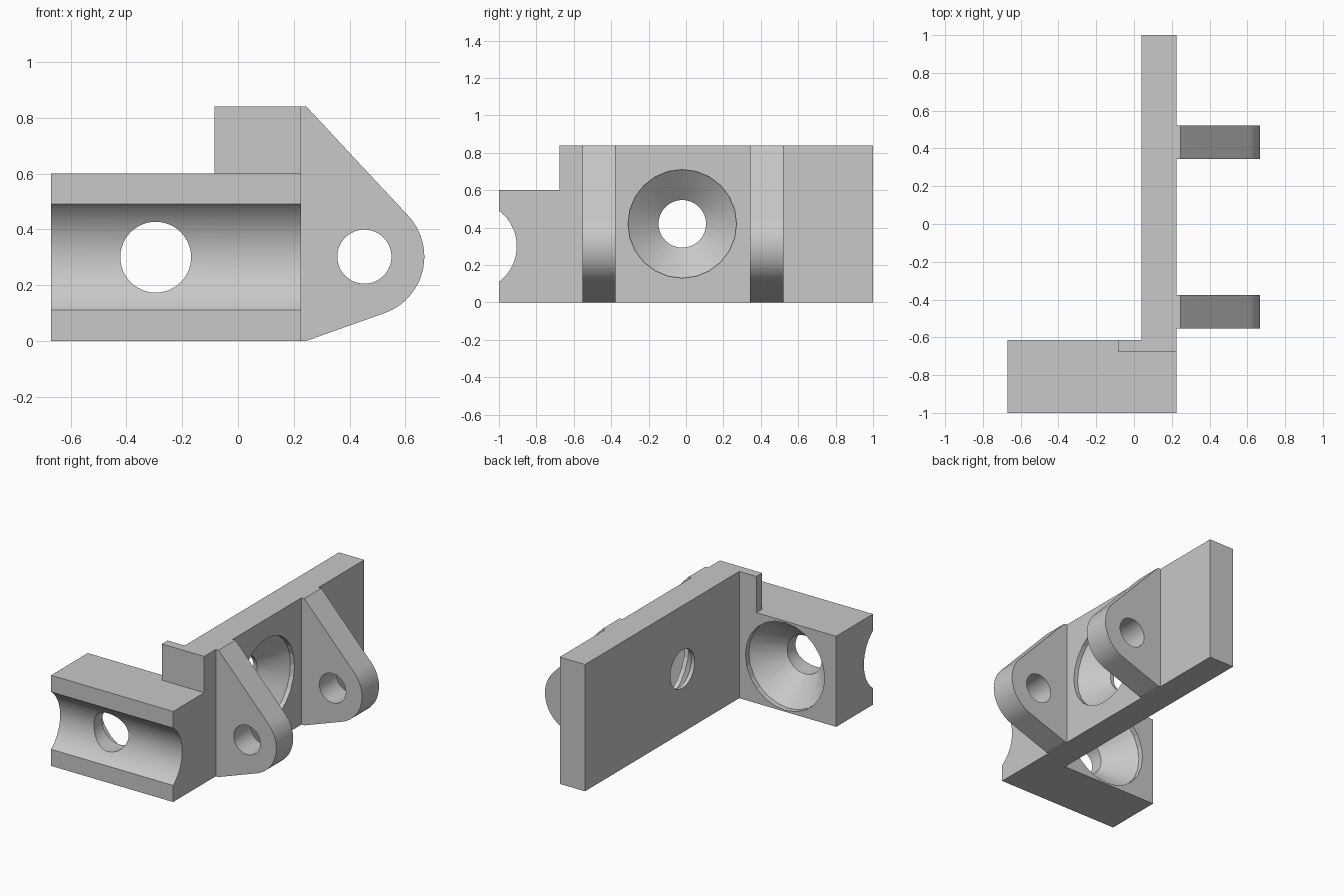
import bpy, bmesh, math
from mathutils import Vector

cube = bpy.data.objects.get("Cube")
if cube:
    bpy.data.objects.remove(cube, do_unlink=True)

grey = bpy.data.materials.new("plain grey")
grey.use_nodes = True
grey.diffuse_color = (0.58, 0.58, 0.58, 1)
grey.node_tree.nodes["Principled BSDF"].inputs["Base Color"].default_value = grey.diffuse_color


def finish(name, bm):
    bmesh.ops.recalc_face_normals(bm, faces=bm.faces)
    mesh = bpy.data.meshes.new(name)
    bm.to_mesh(mesh)
    bm.free()
    obj = bpy.data.objects.new(name, mesh)
    bpy.context.collection.objects.link(obj)
    mesh.materials.append(grey)
    return obj


def box(name, x, y, z):
    bm = bmesh.new()
    bmesh.ops.create_cube(bm, size=1)
    for v in bm.verts:
        v.co = Vector([a[0] + (a[1] - a[0]) * (c + 0.5) for a, c in zip((x, y, z), v.co)])
    return finish(name, bm)


def turned(name, centre, axis, rings, sides):
    """Solid of revolution: rings are (position along axis, radius)."""
    bm = bmesh.new()
    loops = []
    for pos, radius in rings:
        loop = []
        for i in range(sides):
            a = math.tau * i / sides
            u, w = radius * math.cos(a), radius * math.sin(a)
            offset = (pos, u, w) if axis == "x" else (u, pos, w)
            loop.append(bm.verts.new(Vector(centre) + Vector(offset)))
        loops.append(loop)
    for a, b in zip(loops, loops[1:]):
        for i in range(sides):
            j = (i + 1) % sides
            bm.faces.new((a[i], a[j], b[j], b[i]))
    bm.faces.new(loops[0])
    bm.faces.new(loops[-1])
    return finish(name, bm)


def combine(target, tool, operation):
    mod = target.modifiers.new(operation.lower(), 'BOOLEAN')
    mod.operation, mod.solver, mod.object = operation, 'EXACT', tool
    bpy.context.view_layer.objects.active = target
    bpy.ops.object.modifier_apply(modifier=mod.name)
    bpy.data.objects.remove(tool, do_unlink=True)


def smooth(obj):
    bpy.ops.object.select_all(action='DESELECT')
    obj.select_set(True)
    bpy.context.view_layer.objects.active = obj
    bpy.ops.object.shade_smooth_by_angle(angle=math.radians(11))


# L-shaped body: long plate, front block and raised tab
body = box("bracket_body", (0.04, 0.225), (-0.675, 1), (0, 0.84))
combine(body, box("front_block", (-0.67, 0.225), (-1, -0.615), (0, 0.6)), 'UNION')
combine(body, box("raised_tab", (-0.085, 0.225), (-0.675, -0.615), (0, 0.84)), 'UNION')

# Shallow round groove along the front of the block
combine(body, turned("groove", (0, -1.1425, 0.3), "x",
                     [(-1, 0.2375), (0.5, 0.2375)], 96), 'DIFFERENCE')

# Screw holes with faceted countersinks
HOLE, SINK = 0.127, 0.29
plate_hole, block_hole = (0.225, -0.02, 0.42), (-0.295, -0.615, 0.3)
for centre, axis, rim, cone, length in ((plate_hole, "x", 0.03, 0.13, 0.4),
                                        (block_hole, "y", 0.035, 0.17, 0.7)):
    tip = cone * 1.1
    tip_radius = SINK - (SINK - HOLE) * 1.1
    sink = [(0.1, SINK), (-rim, SINK), (-rim - tip, tip_radius)]
    combine(body, turned("countersink", centre, axis, sink, 24), 'DIFFERENCE')
    combine(body, turned("drill", centre, axis,
                         [(0.1, HOLE), (-length, HOLE)], 48), 'DIFFERENCE')
smooth(body)

# Two pierced hinge lugs with rounded noses
PIN_X, PIN_Z, NOSE = 0.453, 0.302, 0.215
outline = [(0.2, 0), (0.245, 0)]
for i in range(25):
    a = math.radians(-71 + 114.4 * i / 24)
    outline.append((PIN_X + NOSE * math.cos(a), PIN_Z + NOSE * math.sin(a)))
outline += [(0.245, 0.84), (0.2, 0.84)]

for name, y0, y1 in (("front_lug", -0.553, -0.377), ("rear_lug", 0.343, 0.522)):
    bm = bmesh.new()
    face = bm.faces.new([bm.verts.new((x, y0, z)) for x, z in outline])
    new = bmesh.ops.extrude_face_region(bm, geom=[face])["geom"]
    bmesh.ops.translate(bm, vec=(0, y1 - y0, 0),
                        verts=[g for g in new if isinstance(g, bmesh.types.BMVert)])
    lug = finish(name, bm)
    combine(lug, turned("pin_hole", (PIN_X, y0, PIN_Z), "y",
                        [(-0.1, 0.097), (0.3, 0.097)], 48), 'DIFFERENCE')
    smooth(lug)
